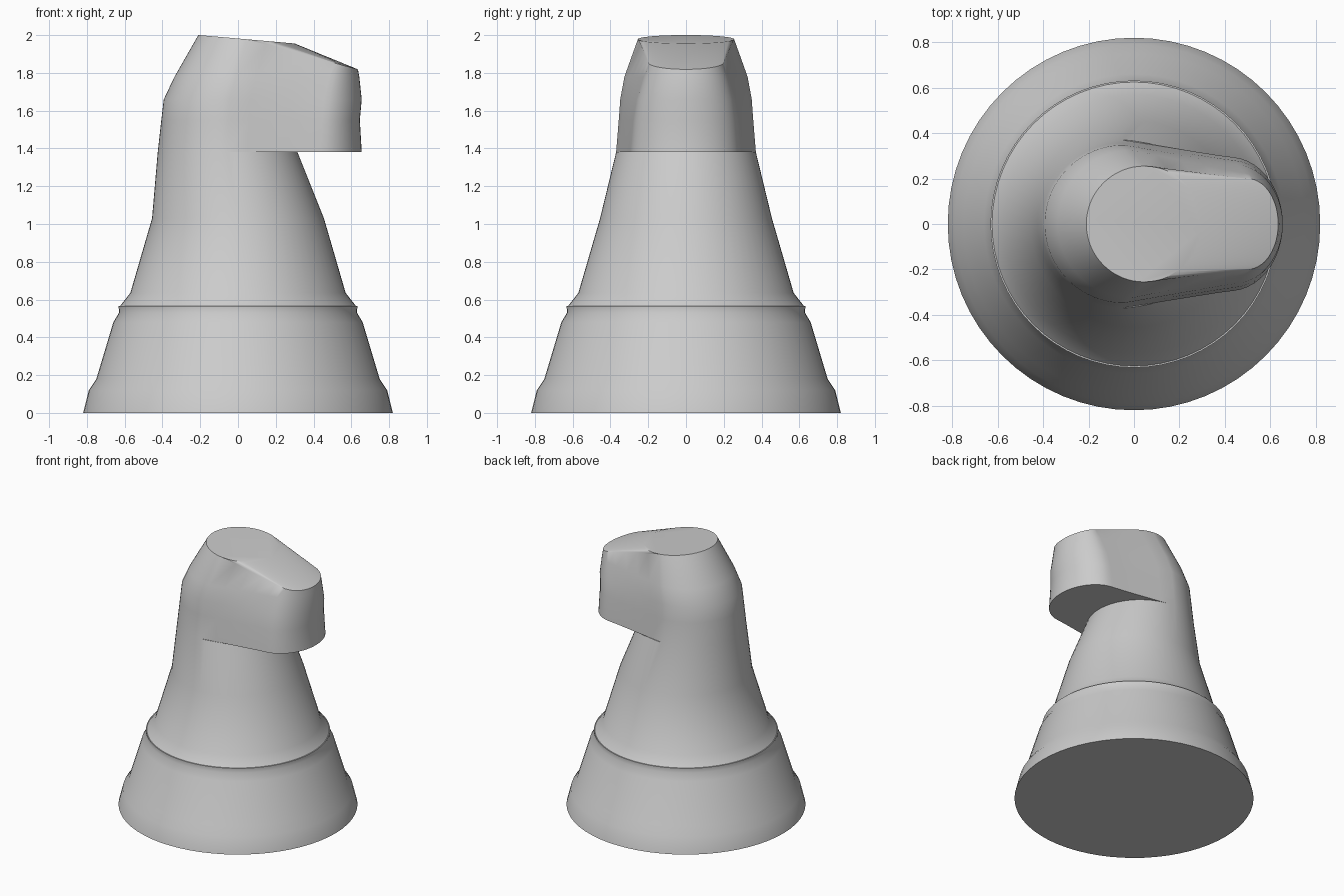
import bpy
import bmesh
from math import sin, cos, pi, radians

SEGMENTS = 64
BEND = radians(65)  # angle where the straight cheek turns into the rounded snout

cube = bpy.data.objects.get("Cube")
if cube:
    bpy.data.objects.remove(cube, do_unlink=True)

grey = bpy.data.materials.new("plain_grey")
grey.use_nodes = True
grey.diffuse_color = (0.6, 0.6, 0.6, 1)
bsdf = next(n for n in grey.node_tree.nodes if n.type == "BSDF_PRINCIPLED")
bsdf.inputs["Base Color"].default_value = grey.diffuse_color


def angles():
    return [-pi + 2 * pi * i / SEGMENTS for i in range(SEGMENTS)]


def circle(cx, r, height):
    pts = [(cx + r * cos(a), r * sin(a)) for a in angles()]
    return [(x, y, height(x)) for x, y in pts]


def head_outline(cx, r, sx, ex, w, height):
    """Round at the back, tapering along straight cheeks to a rounded snout."""
    pts = []
    for a in angles():
        side = 1 if a > 0 else -1
        if abs(a) >= pi / 2 - 1e-6:
            x, y = cx + r * cos(a), r * sin(a)
        elif abs(a) > BEND:
            f = (pi / 2 - abs(a)) / (pi / 2 - BEND)
            x, y = cx + (sx - cx) * f, side * (r + (w - r) * f)
        else:
            b = a * (pi / 2) / BEND
            x, y = sx + (ex - sx) * cos(b), w * sin(b)
        pts.append((x, y, height(x)))
    return pts


def flat(z):
    return lambda x: z


def loft(name, rings, sharp_angle):
    bm = bmesh.new()
    loops = [[bm.verts.new(p) for p in ring] for ring in rings]
    for low, high in zip(loops, loops[1:]):
        for i in range(SEGMENTS):
            j = (i + 1) % SEGMENTS
            bm.faces.new((low[i], low[j], high[j], high[i]))
    bm.faces.new(loops[0][::-1])
    bm.faces.new(loops[-1])
    bmesh.ops.remove_doubles(bm, verts=bm.verts, dist=0.0005)
    bmesh.ops.recalc_face_normals(bm, faces=bm.faces)
    mesh = bpy.data.meshes.new(name)
    bm.to_mesh(mesh)
    bm.free()
    mesh.materials.append(grey)
    obj = bpy.data.objects.new(name, mesh)
    bpy.context.collection.objects.link(obj)
    bpy.ops.object.select_all(action="DESELECT")
    obj.select_set(True)
    bpy.context.view_layer.objects.active = obj
    bpy.ops.object.shade_smooth_by_angle(angle=radians(sharp_angle))


# Stepped round base
base_profile = [(0.82, 0), (0.79, 0.12), (0.75, 0.18), (0.66, 0.48),
                (0.63, 0.53), (0.632, 0.565)]
loft("base", [circle(0, r, flat(z)) for r, z in base_profile], 35)

# Tapering neck: centre x, radius, height
neck_profile = [(0, 0.625, 0.565), (0, 0.57, 0.635), (0, 0.455, 1.03),
                (-0.055, 0.37, 1.38)]
neck = [circle(cx, r, flat(z)) for cx, r, z in neck_profile]

# Head levels: back centre, back radius, snout start, snout tip, half width, height
head_profile = [(-0.055, 0.37, 0.42, 0.655, 0.295, 1.38),
                (-0.05, 0.356, 0.43, 0.645, 0.28, 1.55),
                (-0.045, 0.348, 0.44, 0.655, 0.262, 1.66),
                (-0.01, 0.326, 0.47, 0.642, 0.225, 1.78)]
head = [head_outline(*level, flat(z)) for *level, z in head_profile]


# Tilted crown disc with the bridge of the nose sloping down from it
def crown_height(x):
    return 1.978 - 0.088 * (x - 0.045)


def nose_height(x):
    return crown_height(x) if x < 0.045 else 1.978 - 0.27 * (x - 0.045)


head.append(head_outline(0.045, 0.255, 0.5, 0.635, 0.2, nose_height))
head.append(circle(0.045, 0.255, crown_height))

loft("neck_and_head", neck + head, 35)
